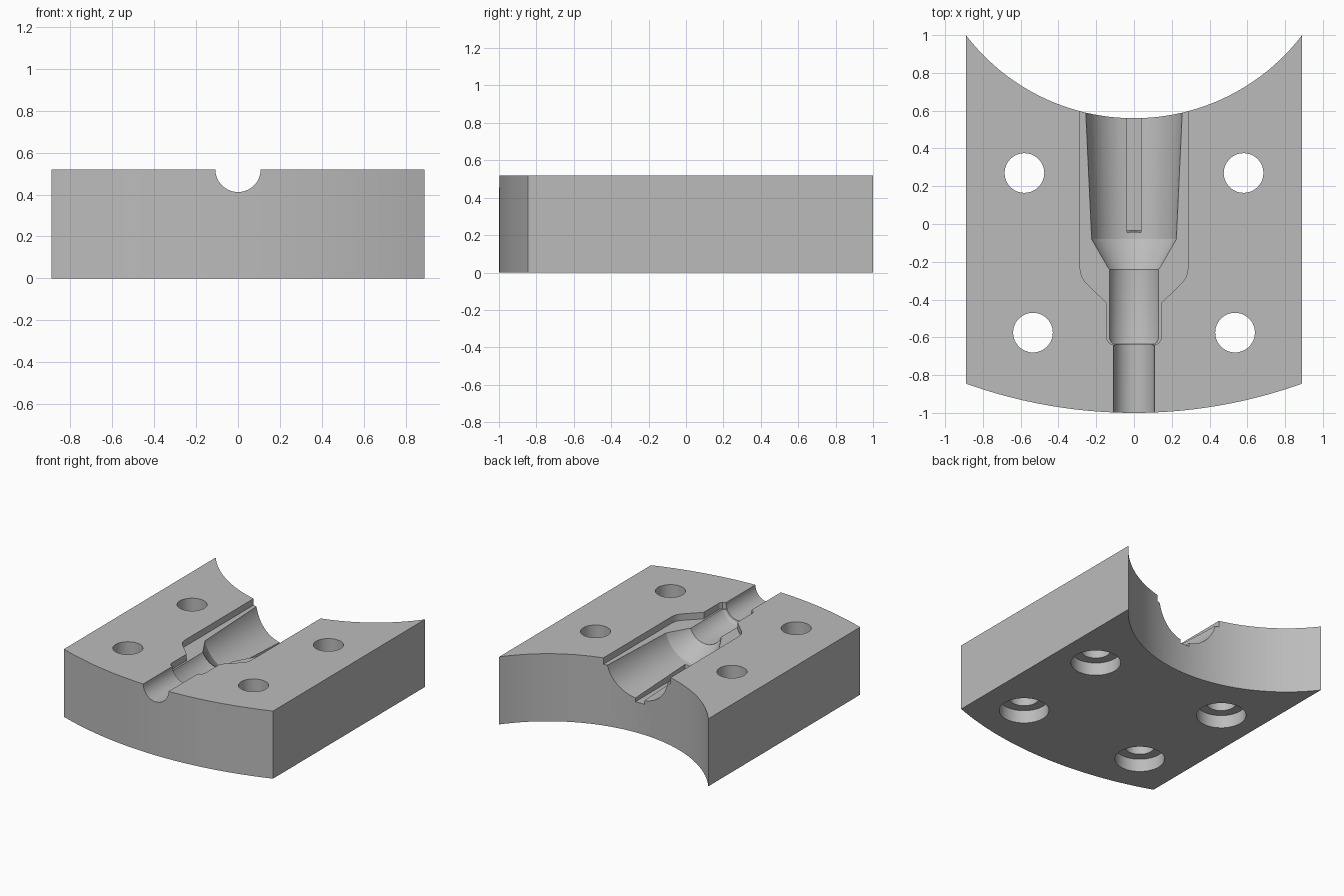
import bpy, bmesh, math
from mathutils import Matrix, Vector

cube = bpy.data.objects.get("Cube")
if cube:
    bpy.data.objects.remove(cube, do_unlink=True)

HEIGHT = 0.52
HALF_W = 0.89

steel = bpy.data.materials.new("plain grey")
steel.use_nodes = True
GREY = (0.5, 0.5, 0.5, 1)
steel.diffuse_color = GREY
steel.node_tree.nodes["Principled BSDF"].inputs["Base Color"].default_value = GREY


def make_object(name, bm):
    bmesh.ops.recalc_face_normals(bm, faces=bm.faces)
    mesh = bpy.data.meshes.new(name)
    bm.to_mesh(mesh)
    bm.free()
    mesh.materials.append(steel)
    obj = bpy.data.objects.new(name, mesh)
    bpy.context.collection.objects.link(obj)
    return obj


def prism(name, outline, bottom, top):
    bm = bmesh.new()
    face = bm.faces.new([bm.verts.new((x, y, bottom)) for x, y in outline])
    side = bmesh.ops.extrude_face_region(bm, geom=[face])["geom"]
    verts = [v for v in side if isinstance(v, bmesh.types.BMVert)]
    bmesh.ops.translate(bm, verts=verts, vec=(0, 0, top - bottom))
    return make_object(name, bm)


def arc(sagitta, edge_y, count):
    # Points from left to right along an arc that sags towards the front
    radius = (HALF_W ** 2 + sagitta ** 2) / (2 * sagitta)
    limit = math.asin(HALF_W / radius)
    middle = edge_y - sagitta + radius
    angles = [limit * (2 * i / count - 1) for i in range(count + 1)]
    return [(radius * math.sin(a), middle - radius * math.cos(a)) for a in angles]


def revolve(name, profile, segments=64):
    # Profile of (y, radius) turned about the lengthwise axis on the top face
    bm = bmesh.new()
    rings = []
    for y, r in profile:
        turn = [math.tau * (i + 0.5) / segments for i in range(segments)]
        rings.append([bm.verts.new((r * math.cos(t), y, HEIGHT + r * math.sin(t))) for t in turn])
    for a, b in zip(rings, rings[1:]):
        for i in range(segments):
            j = (i + 1) % segments
            bm.faces.new((a[i], a[j], b[j], b[i]))
    bm.faces.new(rings[0])
    bm.faces.new(rings[-1])
    return make_object(name, bm)


def cylinder(name, x, y, radius, bottom, top):
    bm = bmesh.new()
    bmesh.ops.create_cone(bm, cap_ends=True, segments=48, radius1=radius, radius2=radius,
                          depth=top - bottom,
                          matrix=Matrix.Translation((x, y, (top + bottom) / 2)))
    return make_object(name, bm)


# Block with a bowed front and a hollow back
block = prism("mould_block", arc(0.155, -0.845, 32) + arc(0.44, 1.0, 48)[::-1], 0, HEIGHT)

# Stepped round cavity
cutters = [revolve("cavity_cutter", [
    (-1.2, 0.108), (-0.636, 0.108), (-0.634, 0.122), (-0.625, 0.132), (-0.61, 0.138),
    (-0.24, 0.138), (-0.235, 0.144), (-0.08, 0.23), (1.1, 0.284)])]

# Shallow stepped ledge around the cavity
half = [(0.11, -0.64), (0.13, -0.632), (0.143, -0.612), (0.143, -0.42),
        (0.255, -0.31), (0.277, -0.28), (0.285, -0.24), (0.285, 1.1)]
cutters.append(prism("ledge_cutter", half + [(-x, y) for x, y in half[::-1]],
                     HEIGHT - 0.05, HEIGHT + 0.1))

# Key slot along the cavity floor, sloped at its front end
slot = prism("slot_cutter", [(-0.038, -0.08), (0.038, -0.08), (0.038, 1.1), (-0.038, 1.1)],
             0.235, HEIGHT)
for v in slot.data.vertices:
    if v.co.y < 0 and v.co.z < 0.3:
        v.co.y += 0.045
cutters.append(slot)

# Four bolt holes, counterbored from below
for side in (-1, 1):
    for x, y in ((0.58, 0.27), (0.535, -0.575)):
        cutters.append(cylinder("bolt_cutter", side * x, y, 0.105, -0.1, HEIGHT + 0.1))
        cutters.append(cylinder("counterbore_cutter", side * x, y, 0.176, -0.1, 0.1))

for cutter in cutters:
    cutter.hide_render = True
    mod = block.modifiers.new(cutter.name, "BOOLEAN")
    mod.operation = "DIFFERENCE"
    mod.solver = "EXACT"
    mod.object = cutter

# Bake the cuts and discard the cutters
graph = bpy.context.evaluated_depsgraph_get()
cut_mesh = bpy.data.meshes.new_from_object(block.evaluated_get(graph))
block.modifiers.clear()
block.data = cut_mesh
for cutter in cutters:
    bpy.data.objects.remove(cutter, do_unlink=True)

bpy.ops.object.select_all(action="DESELECT")
block.select_set(True)
bpy.context.view_layer.objects.active = block
bpy.ops.object.shade_smooth_by_angle(angle=math.radians(25))
